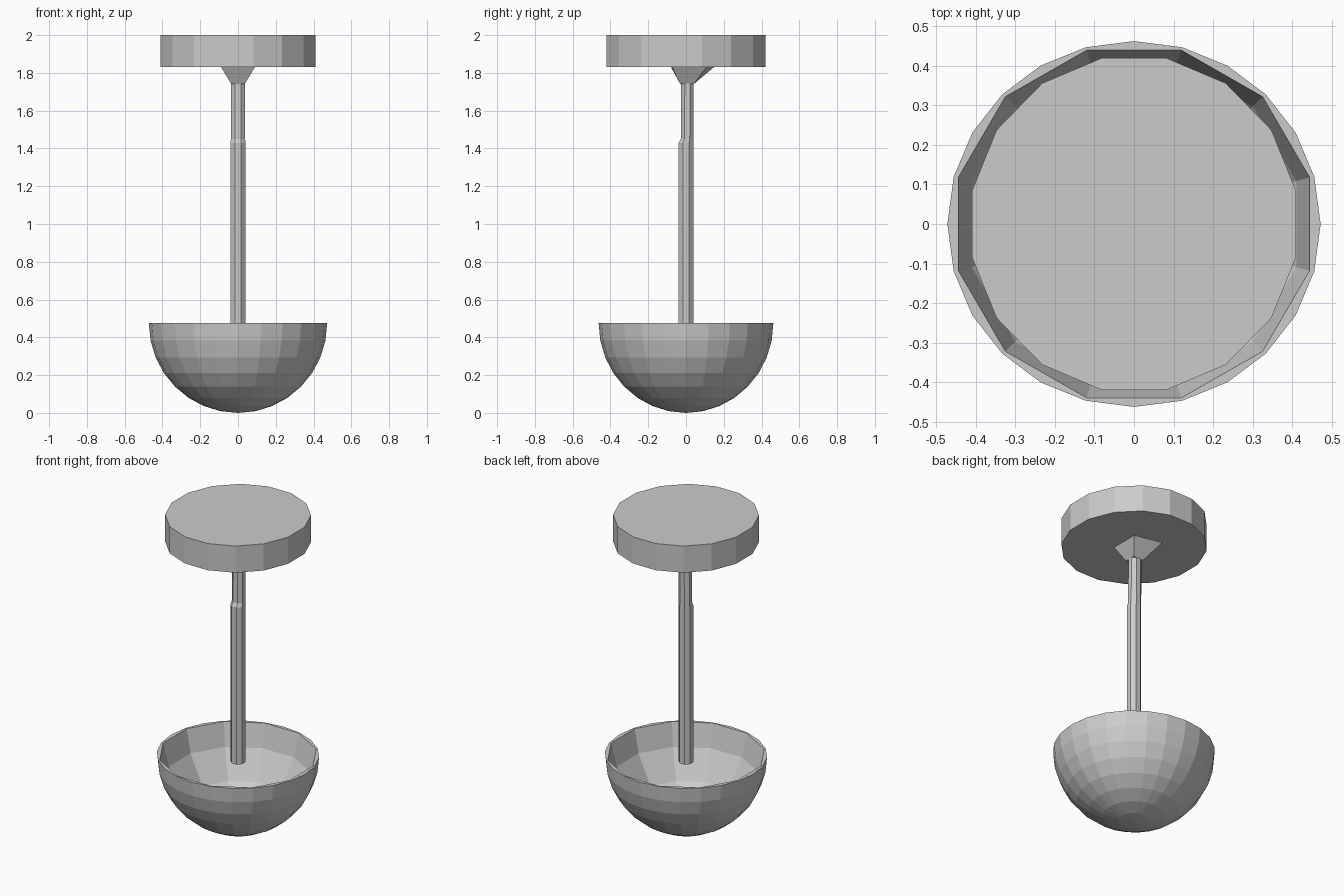
import bpy, bmesh, math

if "Cube" in bpy.data.objects:
    bpy.data.objects.remove(bpy.data.objects["Cube"])


def finish(name, bm):
    bmesh.ops.recalc_face_normals(bm, faces=bm.faces)
    mesh = bpy.data.meshes.new(name)
    bm.to_mesh(mesh)
    bm.free()
    obj = bpy.data.objects.new(name, mesh)
    bpy.context.collection.objects.link(obj)
    return obj


def ring(bm, n, rx, ry, z, offset=0.0, cx=0.0, cy=0.0):
    return [bm.verts.new((cx + rx * math.cos((i + offset) * math.tau / n),
                          cy + ry * math.sin((i + offset) * math.tau / n), z))
            for i in range(n)]


def bridge(bm, a, b):
    n = len(a)
    for i in range(n):
        bm.faces.new((a[i], a[(i + 1) % n], b[(i + 1) % n], b[i]))


def loft(name, rings_of, n, offset=0.0):
    bm = bmesh.new()
    rings = [ring(bm, n, rx, ry, z, offset, cx, cy) for rx, ry, z, cx, cy in rings_of]
    for a, b in zip(rings, rings[1:]):
        bridge(bm, a, b)
    bm.faces.new(rings[0])
    bm.faces.new(rings[-1])
    return finish(name, bm)


# Ceiling canopy disc
loft("ceiling_canopy", [(0.418, 0.428, 1.83, 0, 0), (0.418, 0.428, 2.0, 0, 0)], 16, 0.5)

# Hanging rod, slightly thinner towards the top
loft("hanging_rod", [(0.043, 0.043, 0.43, 0, 0), (0.043, 0.043, 1.43, 0, 0),
                     (0.041, 0.036, 1.45, 0, 0.006), (0.040, 0.036, 1.84, 0, 0.008)], 8, 0.5)

# Off-centre flared collar below the canopy
bm = bmesh.new()
low = [bm.verts.new((x, y, 1.74)) for x, y in
       ((-0.035, -0.03), (0.035, -0.03), (0.035, 0.04), (-0.035, 0.04))]
top = [bm.verts.new((x, y, 1.832)) for x, y in
       ((-0.09, -0.08), (0.09, -0.075), (0.09, 0.11), (-0.09, 0.15))]
bridge(bm, low, top)
bm.faces.new(low)
bm.faces.new(top)
finish("rod_collar", bm)

# Bowl shade: fine facets outside, coarse facets inside, thin rim
bm = bmesh.new()
outer = []
for k in range(8):
    a = k * math.pi / 16
    r = 0.472 * math.cos(a)
    outer.append(ring(bm, 24, r, r * 0.98, 0.475 - 0.475 * math.sin(a)))
for a, b in zip(outer, outer[1:]):
    bridge(bm, a, b)
bottom = bm.verts.new((0, 0, 0))
for i in range(24):
    bm.faces.new((outer[-1][i], outer[-1][(i + 1) % 24], bottom))
inner = [ring(bm, 12, r, r * 0.99, z, 0.5) for r, z in
         ((0.46, 0.475), (0.425, 0.33), (0.32, 0.16), (0.15, 0.06))]
for a, b in zip(inner, inner[1:]):
    bridge(bm, a, b)
bm.faces.new(inner[-1])
for j in range(12):
    bm.faces.new((outer[0][2 * j + 1], outer[0][(2 * j + 2) % 24],
                  outer[0][(2 * j + 3) % 24], inner[0][(j + 1) % 12], inner[0][j]))
finish("bowl_shade", bm)
